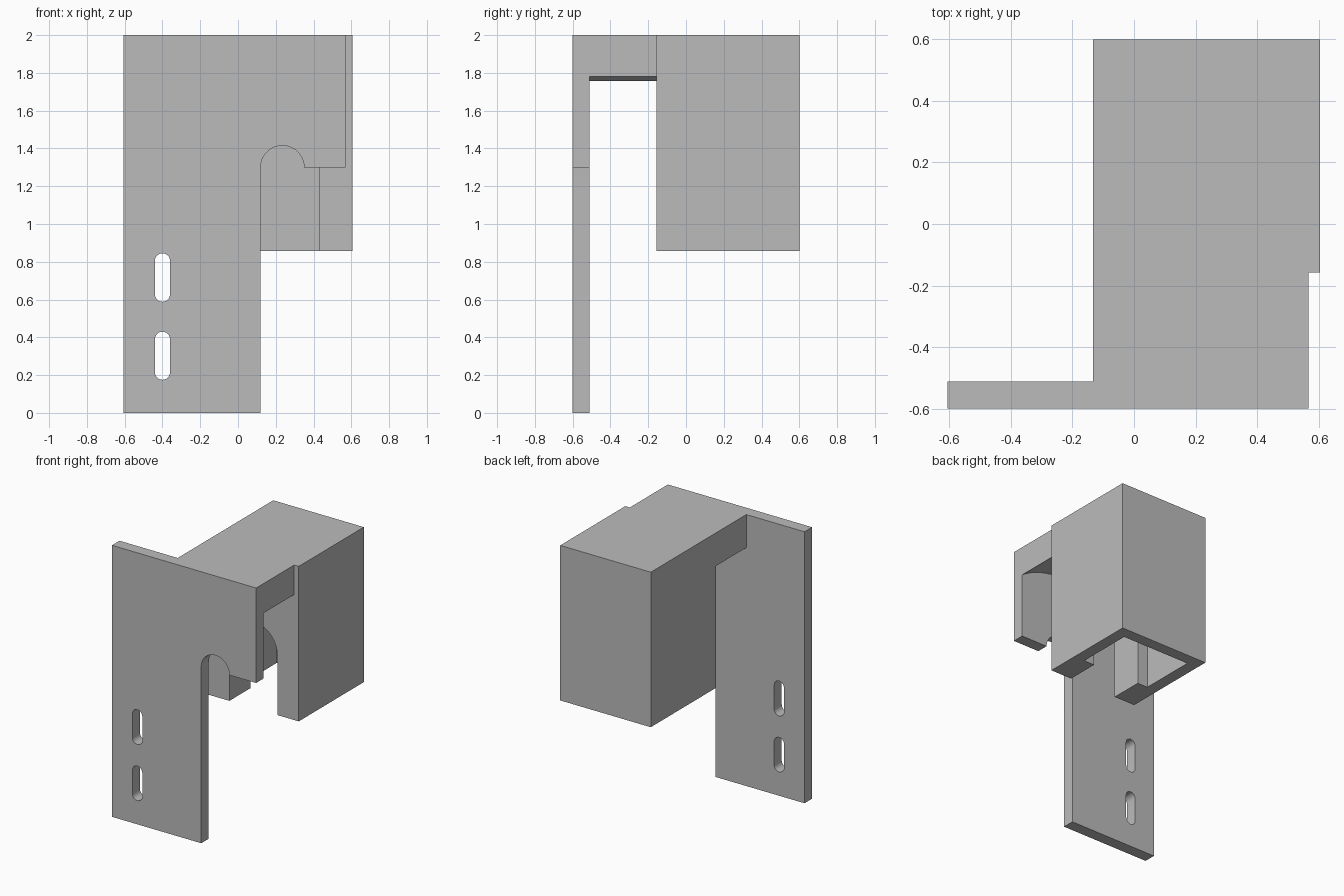
import bpy
import bmesh
from math import pi, sin, cos, asin, radians

cube = bpy.data.objects.get("Cube")
if cube:
    bpy.data.objects.remove(cube, do_unlink=True)

# Single plain grey finish
grey = bpy.data.materials.new("plain grey")
grey.use_nodes = True
colour = (0.5, 0.5, 0.5, 1)
grey.diffuse_color = colour
grey.node_tree.nodes["Principled BSDF"].inputs["Base Color"].default_value = colour

# Shared centre of the round openings, and the depth positions
CX, CZ = 0.235, 1.3
FRONT, PLATE_BACK, BLOCK_FRONT, BACK = -0.6, -0.512, -0.157, 0.6
LEFT, TOP, BLOCK_LOW = -0.133, 2.0, 0.858


def arc(cx, cz, r, start, end, n=24):
    """Points along an arc in the XZ plane."""
    angles = [start + (end - start) * i / n for i in range(n + 1)]
    return [(cx + r * cos(a), cz + r * sin(a)) for a in angles]


def extrude(name, profile, y0, y1):
    """Extrude an XZ profile from y0 to y1."""
    bm = bmesh.new()
    face = bm.faces.new([bm.verts.new((x, y0, z)) for x, z in profile])
    moved = bmesh.ops.extrude_face_region(bm, geom=[face])["geom"]
    verts = [v for v in moved if isinstance(v, bmesh.types.BMVert)]
    bmesh.ops.translate(bm, verts=verts, vec=(0, y1 - y0, 0))
    bmesh.ops.recalc_face_normals(bm, faces=bm.faces)
    mesh = bpy.data.meshes.new(name)
    bm.to_mesh(mesh)
    bm.free()
    mesh.materials.append(grey)
    obj = bpy.data.objects.new(name, mesh)
    bpy.context.collection.objects.link(obj)
    return obj


def select(obj):
    bpy.ops.object.select_all(action="DESELECT")
    obj.select_set(True)
    bpy.context.view_layer.objects.active = obj


def cut(obj, cutter):
    """Subtract the cutter from the object, then drop the cutter."""
    cutter.hide_render = True
    mod = obj.modifiers.new("cut", "BOOLEAN")
    mod.operation = "DIFFERENCE"
    mod.solver = "EXACT"
    mod.object = cutter
    select(obj)
    bpy.ops.object.modifier_apply(modifier=mod.name)
    bpy.data.objects.remove(cutter, do_unlink=True)


# Mounting plate with a round-topped notch
R_NOTCH = 0.115
plate = extrude("mounting_plate",
                [(-0.607, 0), (CX - R_NOTCH, 0)]
                + arc(CX, CZ, R_NOTCH, pi, 0)
                + [(0.568, CZ), (0.568, TOP), (-0.607, TOP)],
                FRONT, PLATE_BACK)

# Two long screw slots through the plate
R_SLOT = 0.04
for low, high in ((0.175, 0.43), (0.588, 0.845)):
    capsule = (arc(-0.4, high - R_SLOT, R_SLOT, 0, pi, 12)
               + arc(-0.4, low + R_SLOT, R_SLOT, pi, 2 * pi, 12))
    cut(plate, extrude("slot_cutter", capsule, FRONT - 0.1, PLATE_BACK + 0.1))

# Bridge with a vaulted underside
R_VAULT = 0.586
a_left = pi + asin((LEFT - CX) / R_VAULT) - pi / 2
a_left = pi / 2 - asin((LEFT - CX) / R_VAULT)
a_right = pi / 2 - asin((0.568 - CX) / R_VAULT)
bridge = extrude("bridge",
                 [(0.568, TOP), (LEFT, TOP)]
                 + arc(CX, CZ, R_VAULT, a_left, a_right, 32),
                 PLATE_BACK, BLOCK_FRONT)

# Housing, hollowed from below, with an arched doorway in its thick front wall
R_DOOR = 0.195
housing = extrude("housing",
                  [(LEFT, BLOCK_LOW), (0.605, BLOCK_LOW), (0.605, TOP), (LEFT, TOP)],
                  BLOCK_FRONT, BACK)
cavity = extrude("cavity_cutter",
                 [(-0.045, 0.7), (0.518, 0.7), (0.518, 1.912), (-0.045, 1.912)],
                 0.088, 0.513)
cut(housing, cavity)
doorway = extrude("doorway_cutter",
                  [(CX - R_DOOR, 0.7)] + arc(CX, CZ, R_DOOR, pi, 0)
                  + [(CX + R_DOOR, 0.7)],
                  BLOCK_FRONT - 0.1, 0.3)
cut(housing, doorway)

# Smooth curves, crisp corners
for part in (plate, bridge, housing):
    select(part)
    bpy.ops.object.shade_smooth_by_angle(angle=radians(30))
